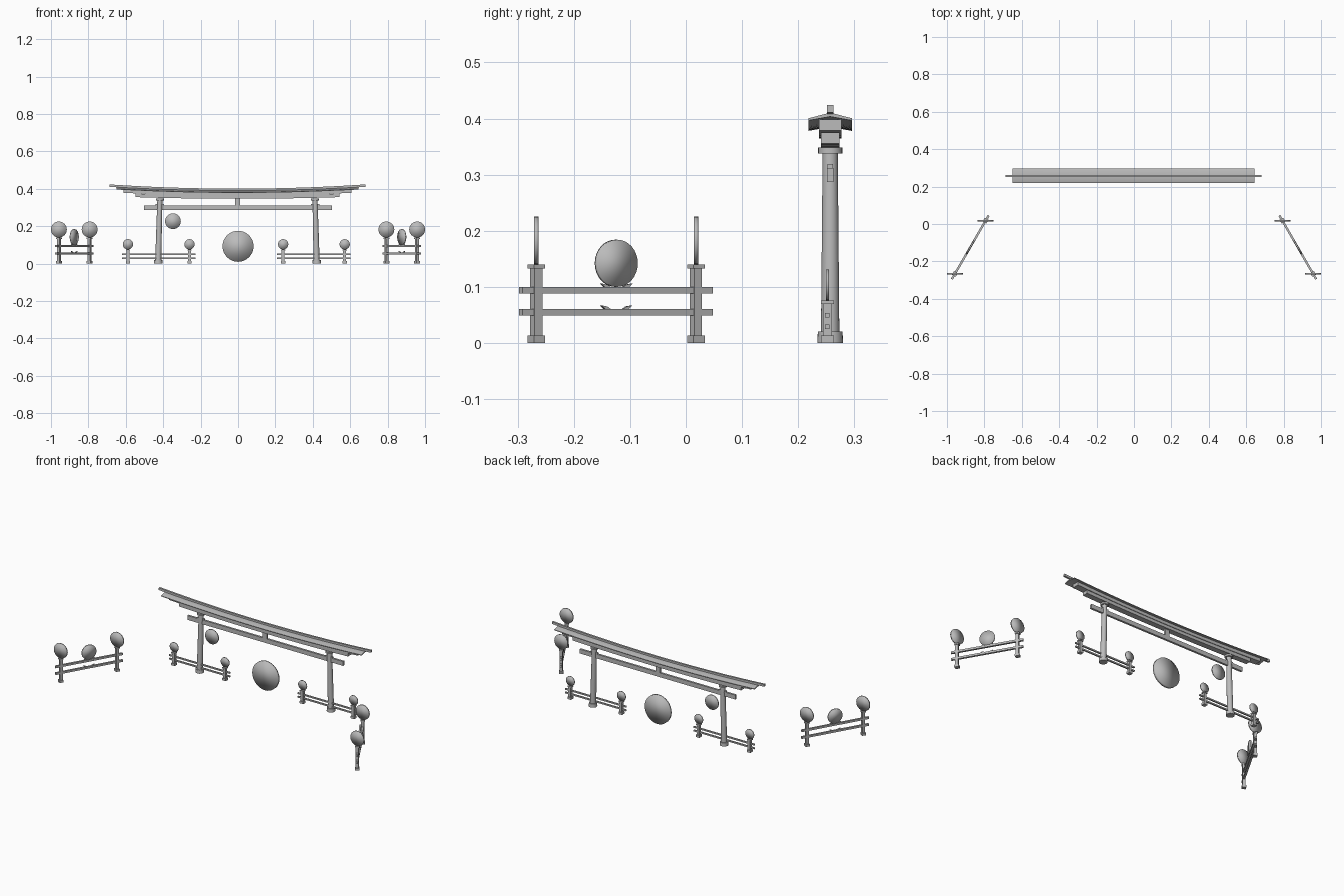
import bpy, bmesh, math
from mathutils import Matrix, Vector

if "Cube" in bpy.data.objects:
    bpy.data.objects.remove(bpy.data.objects["Cube"], do_unlink=True)

GREY = (0.5, 0.5, 0.5, 1)
stone = bpy.data.materials.new("plain grey")
stone.use_nodes = True
stone.diffuse_color = GREY
stone.node_tree.nodes["Principled BSDF"].inputs["Base Color"].default_value = GREY

GATE_X, GATE_Y = -0.003, 0.257


def finish(name, bm, smooth=False, matrix=Matrix()):
    bm.transform(matrix)
    bmesh.ops.recalc_face_normals(bm, faces=bm.faces)
    mesh = bpy.data.meshes.new(name)
    bm.to_mesh(mesh)
    bm.free()
    mesh.materials.append(stone)
    obj = bpy.data.objects.new(name, mesh)
    bpy.context.collection.objects.link(obj)
    if smooth:
        bpy.ops.object.select_all(action="DESELECT")
        obj.select_set(True)
        bpy.context.view_layer.objects.active = obj
        if smooth == "all":
            bpy.ops.object.shade_smooth()
        else:
            bpy.ops.object.shade_smooth_by_angle(angle=math.radians(40))
    return obj


def box(name, centre, size, matrix=Matrix()):
    bm = bmesh.new()
    bmesh.ops.create_cube(bm, size=1)
    bm.transform(Matrix.Translation(centre) @ Matrix.Diagonal((*size, 1)))
    return finish(name, bm, matrix=matrix)


def rod(name, start, end, r1, r2):
    # Upright round part that may taper and lean
    bm = bmesh.new()
    height = end[2] - start[2]
    bmesh.ops.create_cone(bm, cap_ends=True, segments=24, radius1=r1, radius2=r2, depth=height)
    for v in bm.verts:
        t = v.co.z / height + 0.5
        v.co += Vector(start).lerp(Vector(end), t) - Vector((0, 0, v.co.z))
        v.co.z = start[2] + t * height
    return finish(name, bm, smooth=True)


def disc(name, centre, radius, matrix=Matrix(), angle=0):
    bm = bmesh.new()
    bmesh.ops.create_cone(bm, cap_ends=True, segments=32, radius1=radius,
                          radius2=radius, depth=radius * 0.19)
    bm.transform(Matrix.Translation(centre) @ Matrix.Rotation(angle, 4, "Z")
                 @ Matrix.Rotation(math.pi / 2, 4, "X"))
    return finish(name, bm, smooth="all", matrix=matrix)


def curved_beam(name, half, section, sag=0.023, steps=24):
    # Sweep a y-z section along a beam whose ends rise
    bm = bmesh.new()
    rings = []
    for i in range(steps + 1):
        x = half * (2 * i / steps - 1)
        lift = sag * (x / 0.69) ** 2
        rings.append([bm.verts.new((GATE_X + x, GATE_Y + y, z + lift)) for y, z in section])
    n = len(section)
    for a, b in zip(rings, rings[1:]):
        for k in range(n):
            bm.faces.new((a[k], a[(k + 1) % n], b[(k + 1) % n], b[k]))
    bm.faces.new(rings[0])
    bm.faces.new(rings[-1])
    return finish(name, bm, smooth=True)


def rect(half_width, low, high):
    return [(-half_width, low), (half_width, low), (half_width, high), (-half_width, high)]


# Gate roof and stacked lintels
curved_beam("roof_ridge", 0.685, rect(0.0055, 0.388, 0.401))
curved_beam("roof_slab", 0.647, [(-0.0385, 0.378), (0, 0.385), (0.0385, 0.378),
                                 (0.0385, 0.382), (0, 0.392), (-0.0385, 0.382)], 0.021)
curved_beam("upper_lintel", 0.61, rect(0.020, 0.364, 0.383), 0.019)
curved_beam("lower_lintel", 0.545, rect(0.0165, 0.347, 0.366), 0.014)

# Tie beam and its centre strut
box("tie_beam", (0, GATE_Y, 0.299), (1.006, 0.012, 0.025))
box("centre_strut", (GATE_X, GATE_Y, 0.331), (0.028, 0.012, 0.042))

# Leaning columns with foot, cap and wedges
for side, word in ((-1, "right"), (1, "left")):
    foot = GATE_X + side * 0.424
    top = GATE_X + side * 0.415
    rod(word + "_column", (foot, GATE_Y, 0), (top, GATE_Y, 0.34), 0.0165, 0.0135)
    rod(word + "_column_foot", (foot, GATE_Y, 0), (foot, GATE_Y, 0.02), 0.023, 0.022)
    rod(word + "_column_cap", (top, GATE_Y, 0.338), (top, GATE_Y, 0.348), 0.0215, 0.0215)
    box(word + "_tie_wedge", (top, GATE_Y, 0.315), (0.045, 0.01, 0.007))

# Free discs under the gate
disc("large_disc", (0, GATE_Y, 0.093), 0.083)
disc("hanging_disc", (-0.348, GATE_Y, 0.227), 0.042)


def fence(name, place, turn, post_top, rail_heights, rail, radius):
    # Two posts with round tops, joined by two rails
    m = Matrix.Translation(place) @ Matrix.Rotation(turn, 4, "Z")
    for side, word in ((-1, "first"), (1, "second")):
        x = side * 0.1645
        label = f"{name}_{word}_post"
        box(label, (x, 0, post_top / 2), (0.016, 0.016, post_top), m)
        box(label + "_foot", (x, 0, 0.0065), (0.023, 0.023, 0.013), m)
        box(label + "_cap", (x, 0, post_top - 0.0035), (0.023, 0.023, 0.007), m)
        disc(label + "_disc", (x, 0, post_top + radius), radius, m, -turn)
    for z, word in zip(rail_heights, ("lower", "upper")):
        box(f"{name}_{word}_rail", (0, 0, z), (0.393, rail, rail), m)
    return m


# Low fences through the gate columns
for side, word in ((-1, "right"), (1, "left")):
    fence(word + "_gate_fence", (-0.009 + side * 0.415, 0.252, 0), 0,
          0.076, (0.0285, 0.0495), 0.008, 0.0275)

# Tall side fences with a middle disc on small brackets
for side, word in ((-1, "right"), (1, "left")):
    name = word + "_side_fence"
    m = fence(name, (side * 0.8755, -0.1245, 0), -side * math.radians(60),
              0.14, (0.0545, 0.094), 0.0115, 0.0425)
    disc(name + "_middle_disc", (0, 0, 0.142), 0.042, m)
    for rail_top in (0.06, 0.099):
        for end in (-1, 1):
            bm = bmesh.new()
            outline = ((0.012, 0), (0.024, 0), (0.032, 0.007), (0.02, 0.005))
            face = bm.faces.new([bm.verts.new((end * x, -0.003, rail_top + z)) for x, z in outline])
            out = bmesh.ops.extrude_face_region(bm, geom=[face])["geom"]
            bmesh.ops.translate(bm, vec=(0, 0.006, 0),
                                verts=[g for g in out if isinstance(g, bmesh.types.BMVert)])
            finish(name + "_bracket", bm, matrix=m)
